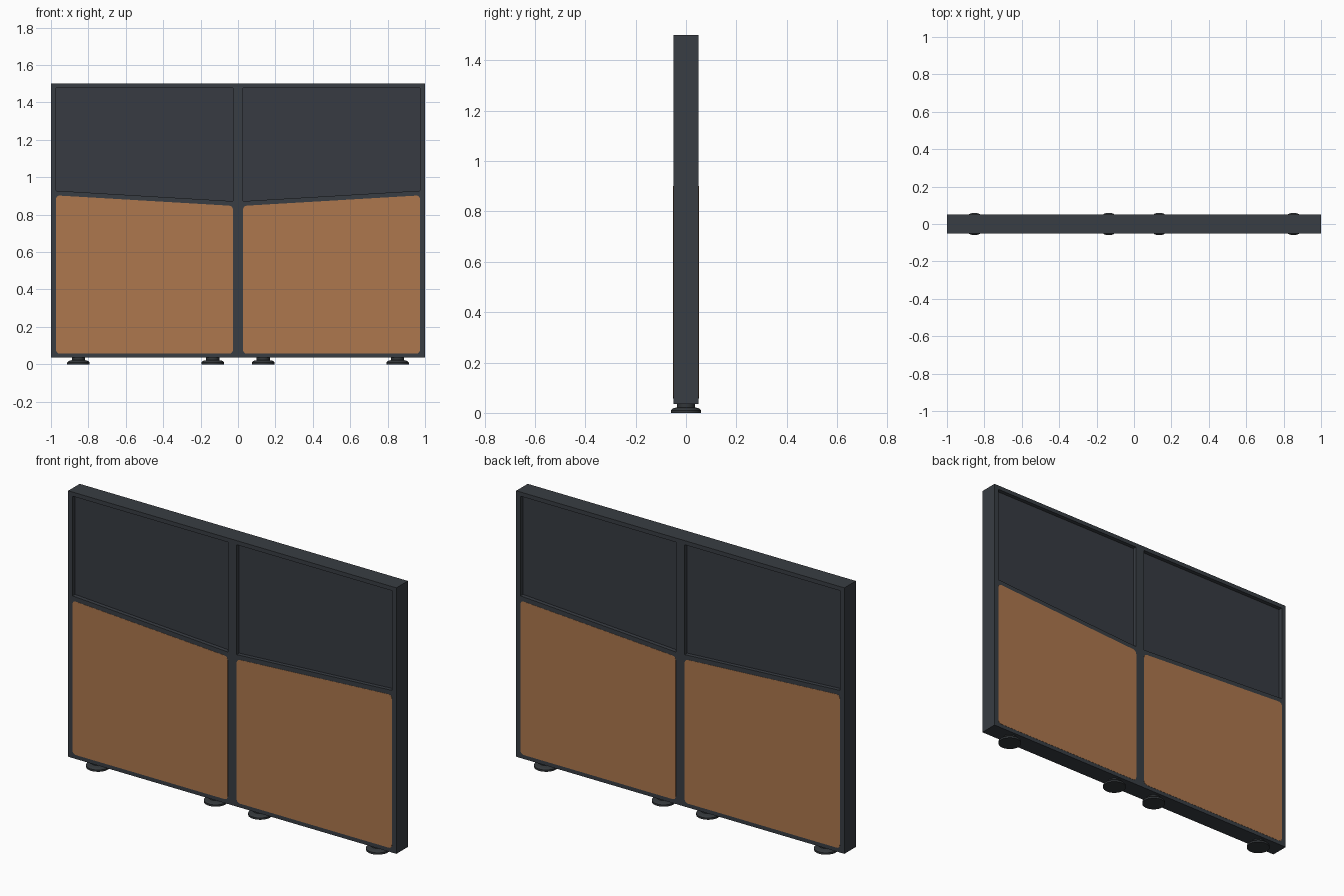
import bpy, bmesh, math
from mathutils import Vector, Matrix

if "Cube" in bpy.data.objects:
    bpy.data.objects.remove(bpy.data.objects["Cube"])


def material(name, rgb):
    m = bpy.data.materials.new(name)
    m.diffuse_color = (*rgb, 1)
    m.use_nodes = True
    m.node_tree.nodes["Principled BSDF"].inputs["Base Color"].default_value = m.diffuse_color
    return m


DARK = material("charcoal frame", (0.040, 0.047, 0.056))
SCREEN = material("dark slate screen", (0.038, 0.044, 0.054))
TAN = material("tan fabric", (0.42, 0.185, 0.075))
FOOT = material("black feet", (0.033, 0.038, 0.042))


def add_object(name, bm, mat):
    me = bpy.data.meshes.new(name)
    bm.to_mesh(me)
    bm.free()
    me.materials.append(mat)
    ob = bpy.data.objects.new(name, me)
    bpy.context.collection.objects.link(ob)
    return ob


def slab(name, loops, y0, y1, mat):
    """Extrude x-z outlines (the first outer, the rest holes) from y0 to y1."""
    bm = bmesh.new()
    for y in (y0, y1):
        edges = []
        for loop in loops:
            vs = [bm.verts.new((x, y, z)) for x, z in loop]
            edges += [bm.edges.new((vs[i - 1], vs[i])) for i in range(len(vs))]
        bmesh.ops.triangle_fill(bm, edges=edges, use_beauty=True,
                                use_dissolve=False, normal=(0, -1, 0))
    for loop in loops:
        for i in range(len(loop)):
            (xa, za), (xb, zb) = loop[i - 1], loop[i]
            bm.faces.new([bm.verts.new(c) for c in
                          ((xa, y0, za), (xb, y0, zb), (xb, y1, zb), (xa, y1, za))])
    bmesh.ops.remove_doubles(bm, verts=bm.verts, dist=1e-5)
    bmesh.ops.recalc_face_normals(bm, faces=bm.faces)
    return add_object(name, bm, mat)


def rounded(loop, r, steps=4):
    """Round the corners of a convex outline."""
    out = []
    for i, p in enumerate(loop):
        p = Vector(p)
        a = p + (Vector(loop[i - 1]) - p).normalized() * r
        b = p + (Vector(loop[(i + 1) % len(loop)]) - p).normalized() * r
        for k in range(steps + 1):
            t = k / steps
            out.append(tuple(a * (1 - t) ** 2 + p * 2 * t * (1 - t) + b * t * t))
    return out


def mirrored(loop, s):
    return [(s * x, z) for x, z in loop]


IN, OUT = 0.027, 0.973
upper = [(IN, 0.872), (OUT, 0.928), (OUT, 1.477), (IN, 1.477)]
lower = rounded([(IN, 0.057), (OUT, 0.057), (OUT, 0.903), (IN, 0.847)], 0.022)

# Outer frame with the two upper openings
outline = [(-1, 0.035), (1, 0.035), (1, 1.5), (-1, 1.5)]
slab("frame", [outline, mirrored(upper, -1), upper], -0.05, 0.05, DARK)

for s, side in ((-1, "left"), (1, "right")):
    # Recessed upper screen
    slab(f"upper_screen_{side}", [mirrored(upper, s)], -0.028, 0.028, SCREEN)
    # Fabric panels on both faces
    for d, face in ((-1, "front"), (1, "back")):
        slab(f"fabric_panel_{side}_{face}", [mirrored(lower, s)],
             d * 0.045, d * 0.051, TAN)

# Levelling feet: turned profile
profile = [(0, 0), (0.06, 0), (0.06, 0.010), (0.052, 0.018),
           (0.035, 0.022), (0.035, 0.037), (0, 0.037)]
for i, x in enumerate((-0.853, -0.135, 0.135, 0.853)):
    bm = bmesh.new()
    vs = [bm.verts.new((r, 0, z)) for r, z in profile]
    es = [bm.edges.new(vs[k:k + 2]) for k in range(len(vs) - 1)]
    bmesh.ops.spin(bm, geom=vs + es, cent=(0, 0, 0), axis=(0, 0, 1),
                   angle=math.tau, steps=32)
    bmesh.ops.remove_doubles(bm, verts=bm.verts, dist=1e-5)
    bmesh.ops.recalc_face_normals(bm, faces=bm.faces)
    bmesh.ops.transform(bm, matrix=Matrix.Translation((x, 0, 0)), verts=bm.verts)
    foot = add_object(f"foot_{i + 1}", bm, FOOT)
    bpy.ops.object.select_all(action='DESELECT')
    foot.select_set(True)
    bpy.context.view_layer.objects.active = foot
    bpy.ops.object.shade_smooth_by_angle(angle=math.radians(25))
